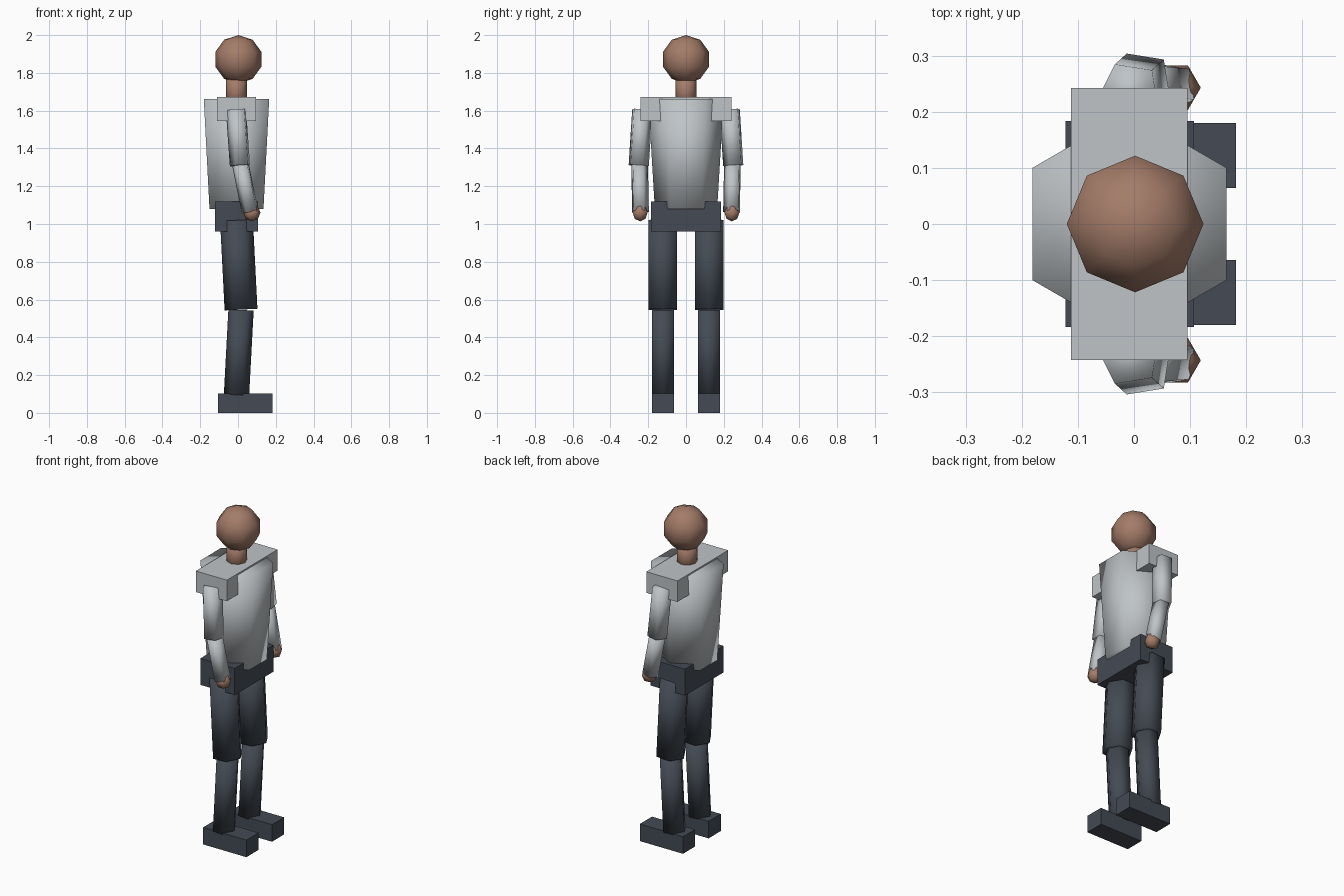
import bpy, bmesh, math
from mathutils import Vector, Matrix

if "Cube" in bpy.data.objects:
    bpy.data.objects.remove(bpy.data.objects["Cube"], do_unlink=True)


def material(name, rgb):
    m = bpy.data.materials.new(name)
    m.use_nodes = True
    m.diffuse_color = (*rgb, 1)
    m.node_tree.nodes["Principled BSDF"].inputs["Base Color"].default_value = (*rgb, 1)
    return m


SKIN = material("brown skin", (0.37, 0.2, 0.14))
SHIRT = material("light grey cloth", (0.52, 0.55, 0.57))
DARK = material("dark slate cloth", (0.058, 0.07, 0.089))


def finish(name, bm, mat, smooth):
    for f in bm.faces:
        f.smooth = smooth
    me = bpy.data.meshes.new(name)
    bm.to_mesh(me)
    bm.free()
    me.materials.append(mat)
    ob = bpy.data.objects.new(name, me)
    bpy.context.collection.objects.link(ob)
    return ob


def box(name, lo, hi, mat):
    lo, hi = Vector(lo), Vector(hi)
    bm = bmesh.new()
    bmesh.ops.create_cube(bm, size=1, matrix=Matrix.Translation((lo + hi) / 2)
                          @ Matrix.Diagonal((*(hi - lo), 1)))
    return finish(name, bm, mat, False)


def prism(name, bottom, top, r_bottom, r_top, sides, turn, mat):
    """Smooth-shaded prism between two points, one corner at angle turn."""
    bottom, top = Vector(bottom), Vector(top)
    tilt = Vector((0, 0, 1)).rotation_difference(top - bottom)
    bm = bmesh.new()
    rings = []
    for centre, r in ((bottom, r_bottom), (top, r_top)):
        ring = []
        for i in range(sides):
            a = math.radians(turn) + math.tau * i / sides
            ring.append(bm.verts.new(centre + tilt @ Vector((r * math.cos(a), r * math.sin(a), 0))))
        rings.append(ring)
    low, high = rings
    for i in range(sides):
        j = (i + 1) % sides
        bm.faces.new((low[i], low[j], high[j], high[i]))
    bm.faces.new(low[::-1])
    bm.faces.new(high)
    return finish(name, bm, mat, True)


def ball(name, centre, r, segments, rings, turn, mat):
    bm = bmesh.new()
    bmesh.ops.create_uvsphere(bm, u_segments=segments, v_segments=rings, radius=r,
                              matrix=Matrix.Translation(centre)
                              @ Matrix.Rotation(math.radians(turn), 4, "Z"))
    return finish(name, bm, mat, True)


# Head, neck and trunk
ball("head", (0.002, 0, 1.872), 0.128, 8, 5, 0, SKIN)
prism("neck", (-0.008, 0, 1.62), (-0.008, 0, 1.79), 0.056, 0.056, 8, 0, SKIN)
prism("torso", (-0.008, 0, 1.08), (-0.008, 0, 1.663), 0.165, 0.2, 6, 90, SHIRT)
box("shoulder_yoke", (-0.112, -0.242, 1.545), (0.095, 0.242, 1.672), SHIRT)
box("pelvis", (-0.122, -0.184, 0.96), (0.107, 0.184, 1.12), DARK)

# Limbs, mirrored across the body
for side, s in (("left", 1), ("right", -1)):
    prism(side + "_upper_arm", (0.013, s * 0.253, 1.31), (-0.008, s * 0.234, 1.605),
          0.057, 0.057, 5, s * 45, SHIRT)
    prism(side + "_forearm", (0.066, s * 0.243, 1.065), (0.015, s * 0.248, 1.315),
          0.047, 0.047, 5, s * 45, SHIRT)
    ball(side + "_hand", (0.073, s * 0.243, 1.06), 0.046, 6, 4, 30, SKIN)
    prism(side + "_thigh", (0.016, s * 0.123, 0.547), (-0.008, s * 0.123, 1.02),
          0.087, 0.087, 6, 0, DARK)
    prism(side + "_shin", (-0.008, s * 0.122, 0.095), (0.016, s * 0.122, 0.545),
          0.067, 0.067, 6, 0, DARK)
    box(side + "_foot", (-0.106, s * 0.122 - 0.058, 0), (0.182, s * 0.122 + 0.058, 0.103), DARK)
